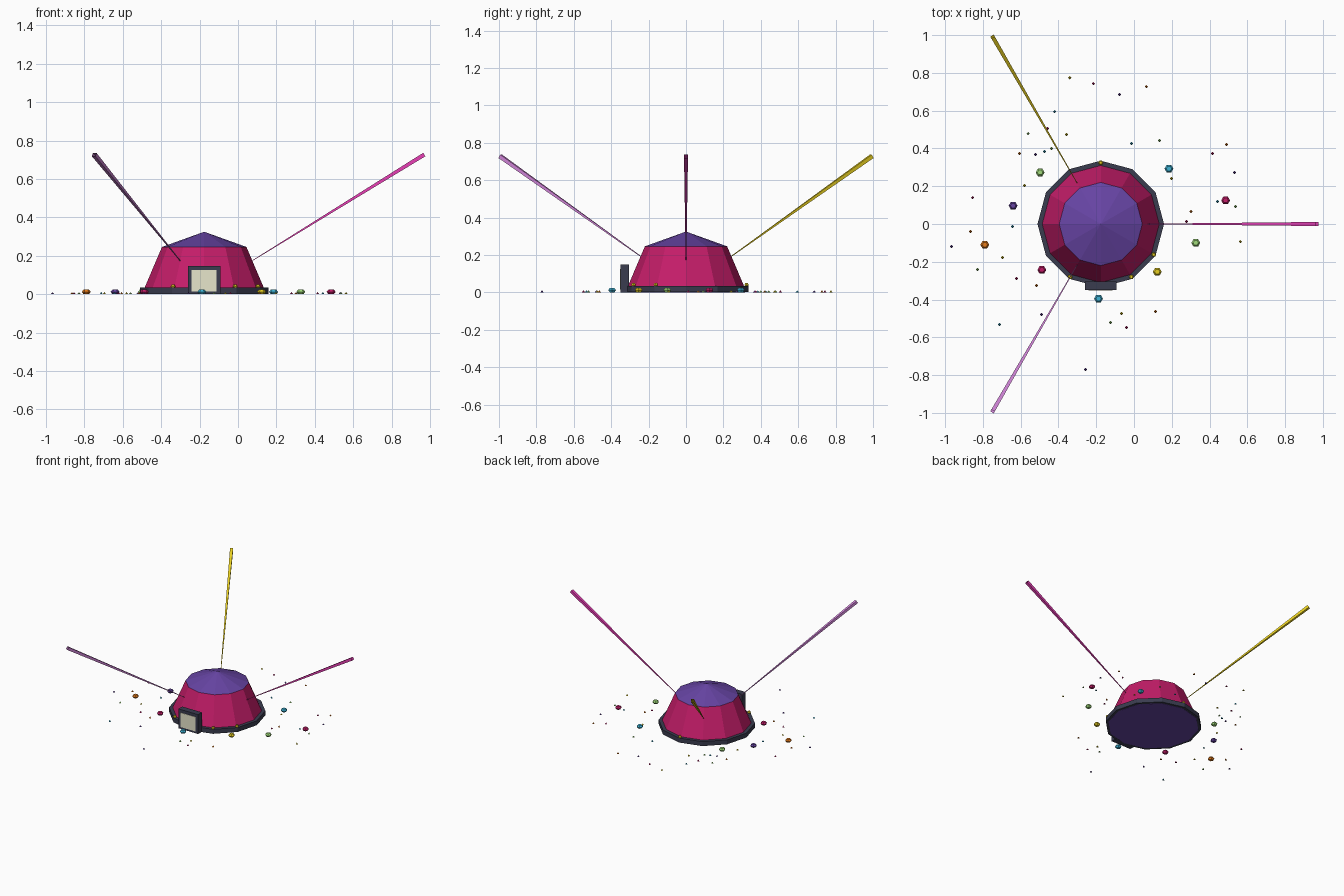
import bpy, bmesh, math
from mathutils import Vector, Matrix

if "Cube" in bpy.data.objects:
    bpy.data.objects.remove(bpy.data.objects["Cube"])

def mat(name, rgb):
    m = bpy.data.materials.new(name)
    m.diffuse_color = (*rgb, 1)
    m.use_nodes = True
    m.node_tree.nodes["Principled BSDF"].inputs["Base Color"].default_value = m.diffuse_color
    return m

SLATE = mat("dark slate", (0.042, 0.045, 0.078))
MAGENTA = mat("magenta", (0.55, 0.012, 0.14))
PURPLE = mat("purple", (0.135, 0.058, 0.37))
CREAM = mat("cream", (0.8, 0.79, 0.6))
YELLOW = mat("yellow", (0.8, 0.62, 0.015))
GREEN = mat("green", (0.36, 0.72, 0.2))
CYAN = mat("cyan", (0.05, 0.46, 0.68))
ORANGE = mat("orange", (0.8, 0.2, 0.01))
LILAC = mat("lilac", (0.65, 0.24, 0.7))
PINK = mat("pink", (0.8, 0.05, 0.46))

CX = -0.176  # dome centre on x

def finish(name, bm, *mats):
    bmesh.ops.recalc_face_normals(bm, faces=bm.faces)
    me = bpy.data.meshes.new(name)
    bm.to_mesh(me)
    bm.free()
    for m in mats:
        me.materials.append(m)
    ob = bpy.data.objects.new(name, me)
    bpy.context.collection.objects.link(ob)
    return ob

def lathe(name, profile, sides, m, centre=(CX, 0)):
    """Closed faceted solid from (radius, z) rings, around a vertical axis."""
    bm = bmesh.new()
    cx, cy = centre
    rings = []
    for r, z in profile:
        if r == 0:
            rings.append([bm.verts.new((cx, cy, z))] * sides)
        else:
            rings.append([bm.verts.new((cx + r * math.cos(math.tau * i / sides),
                                        cy + r * math.sin(math.tau * i / sides), z))
                          for i in range(sides)])
    for a, b in zip(rings, rings[1:]):
        for i in range(sides):
            j = (i + 1) % sides
            bm.faces.new(list(dict.fromkeys((a[i], a[j], b[j], b[i]))))
    for ring in (rings[0], rings[-1]):
        if len(set(ring)) == sides:
            bm.faces.new(ring)
    return finish(name, bm, m)

def box(name, lo, hi, m):
    bm = bmesh.new()
    bmesh.ops.create_cube(bm, size=1)
    lo, hi = Vector(lo), Vector(hi)
    bmesh.ops.scale(bm, vec=hi - lo, verts=bm.verts)
    bmesh.ops.translate(bm, vec=(lo + hi) / 2, verts=bm.verts)
    return finish(name, bm, m)

# Tent: floor, base ring, sloped wall, shallow roof
lathe("floor", [(0.316, 0), (0.316, 0.002)], 12, PURPLE)
lathe("base_ring", [(0.335, 0.001), (0.335, 0.035)], 12, SLATE)
lathe("wall", [(0.312, 0.03), (0.22, 0.246)], 12, MAGENTA)
lathe("roof", [(0.22, 0.246), (0, 0.325)], 12, PURPLE)

# Doorway
box("door_frame", (-0.26, -0.35, 0), (-0.092, -0.304, 0.148), SLATE)
box("door_panel", (-0.241, -0.353, 0.015), (-0.113, -0.348, 0.125), CREAM)

# Three square beams, thin at the tent, wider and open at the far end
def beam(name, angle, m):
    d = Vector((math.cos(angle), math.sin(angle), 0))
    o = Vector((CX, 0, 0))
    a, b = o + d * 0.235 + Vector((0, 0, 0.165)), o + d * 1.146 + Vector((0, 0, 0.727))
    bm = bmesh.new()
    bmesh.ops.create_cone(bm, cap_ends=False, segments=4, radius1=0.002,
                          radius2=0.015, depth=(b - a).length)
    z = (b - a).normalized()
    x = d.cross(Vector((0, 0, 1)))
    y = z.cross(x)
    rot = Matrix((x, y, z)).transposed().to_4x4() @ Matrix.Rotation(math.pi / 4, 4, 'Z')
    bm.transform(Matrix.Translation((a + b) / 2) @ rot)
    finish(name, bm, m)

for i, (n, m) in enumerate((("pink", PINK), ("yellow", YELLOW), ("lilac", LILAC))):
    beam(n + "_beam", math.tau * i / 3, m)

# Faceted beads on the ground and small lamps on the ring
def bead(name, x, y, z, r, h, m):
    lathe(name, [(r * 0.6, z), (r, z + h * 0.5), (r * 0.6, z + h)], 6, m, centre=(x, y))

beads = [(-0.497, 0.273, GREEN), (0.185, 0.293, CYAN), (-0.64, 0.097, PURPLE),
         (0.485, 0.125, MAGENTA), (-0.79, -0.11, ORANGE), (0.327, -0.1, GREEN),
         (-0.488, -0.243, MAGENTA), (0.123, -0.253, YELLOW), (-0.188, -0.395, CYAN)]
for i, (x, y, m) in enumerate(beads):
    bead(f"ground_bead_{i + 1}", x, y, 0, 0.0235, 0.024, m)
for deg in (90, 240, 300, 330):
    t = math.radians(deg)
    bead(f"ring_lamp_{deg}", CX + 0.324 * math.cos(t), 0.324 * math.sin(t),
         0.03, 0.013, 0.02, YELLOW)

# Confetti specks scattered on the ground
specks = [(-0.34, 0.775), (-0.215, 0.743), (0.066, 0.727), (-0.077, 0.685), (-0.42, 0.595),
          (-0.56, 0.479), (-0.357, 0.474), (-0.458, 0.505), (-0.606, 0.373), (-0.521, 0.368),
          (-0.474, 0.384), (-0.437, 0.4), (-0.58, 0.204), (-0.854, 0.14), (-0.865, -0.04),
          (-0.966, -0.12), (-0.643, -0.013), (-0.828, -0.241), (-0.696, -0.177),
          (-0.622, -0.288), (-0.516, -0.325), (-0.49, -0.479), (-0.712, -0.532),
          (-0.124, -0.521), (-0.066, -0.474), (-0.04, -0.548), (0.114, -0.463),
          (-0.257, -0.77), (-0.013, 0.426), (0.135, 0.442), (0.198, 0.241), (0.415, 0.373),
          (0.489, 0.421), (0.532, 0.272), (0.442, 0.119), (0.537, 0.093), (0.563, -0.093),
          (0.278, 0.013), (0.302, 0.066)]
palette = (YELLOW, MAGENTA, ORANGE, PURPLE, CYAN, GREEN)
bm = bmesh.new()
for i, (x, y) in enumerate(specks):
    new = bmesh.ops.create_cone(bm, cap_ends=True, segments=4, radius1=0.009, radius2=0,
                                depth=0.011, matrix=Matrix.Translation((x, y, 0.0055)))
    for f in {f for v in new["verts"] for f in v.link_faces}:
        f.material_index = i % len(palette)
finish("confetti_specks", bm, *palette)
